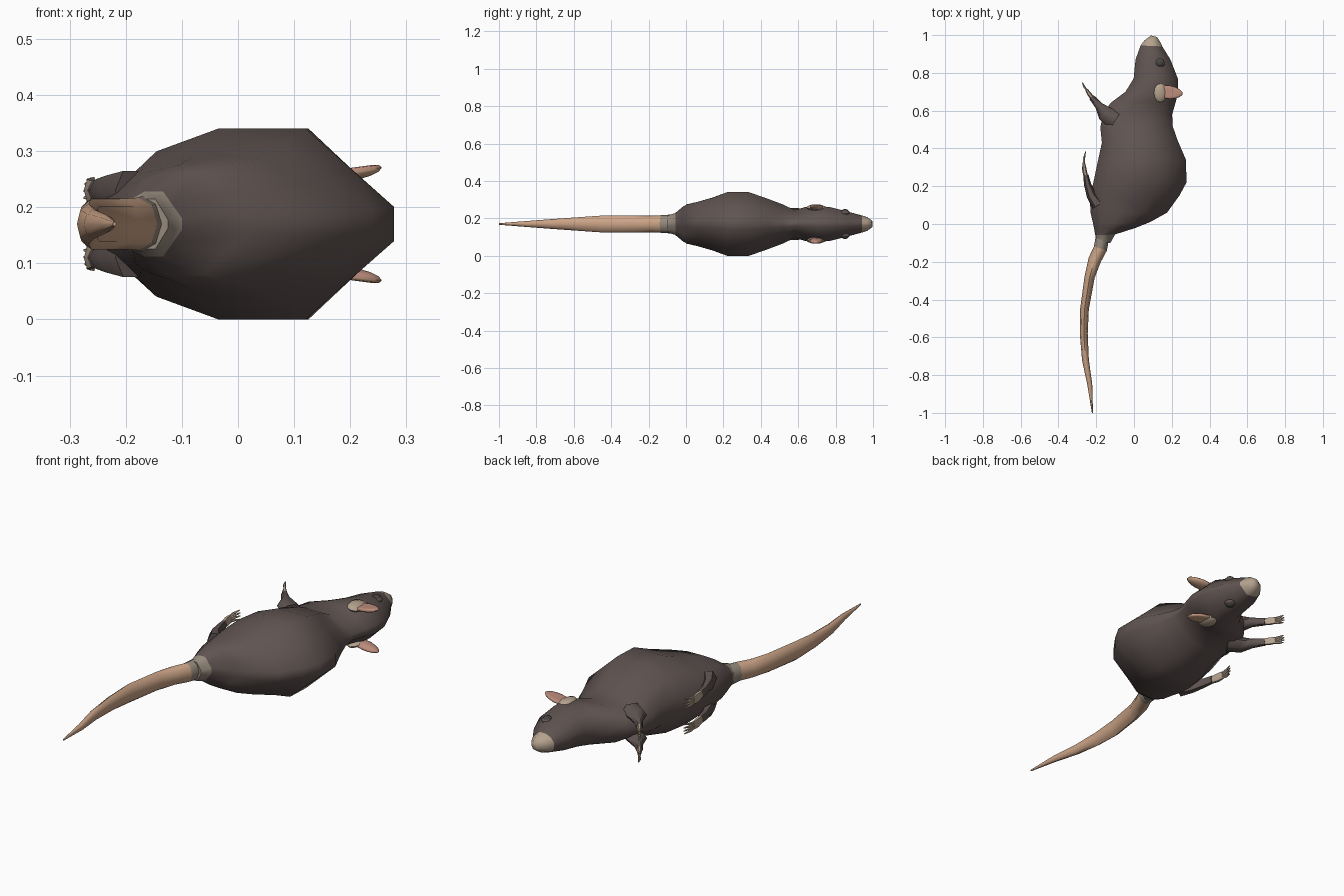
import bpy, bmesh, math
from mathutils import Vector

if "Cube" in bpy.data.objects:
    bpy.data.objects.remove(bpy.data.objects["Cube"])

MID = 0.17  # height of the symmetry plane: the animal lies on its side


def material(name, rgb):
    m = bpy.data.materials.new(name)
    m.use_nodes = True
    m.diffuse_color = (*rgb, 1)
    m.node_tree.nodes["Principled BSDF"].inputs["Base Color"].default_value = (*rgb, 1)
    return m


fur = material("dark fur", (0.115, 0.088, 0.082))
tan = material("tail skin", (0.60, 0.37, 0.24))
pale = material("pale skin", (0.46, 0.36, 0.27))
pink = material("ear pink", (0.50, 0.26, 0.20))
grey = material("grey skin", (0.30, 0.25, 0.20))
black = material("eye", (0.06, 0.055, 0.055))


def finish(name, bm, mats, rule=None, angle=60):
    bmesh.ops.recalc_face_normals(bm, faces=bm.faces)
    if rule:
        for f in bm.faces:
            f.material_index = rule(f.calc_center_median(), f.normal)
    mesh = bpy.data.meshes.new(name)
    bm.to_mesh(mesh)
    bm.free()
    for m in mats:
        mesh.materials.append(m)
    ob = bpy.data.objects.new(name, mesh)
    bpy.context.collection.objects.link(ob)
    bpy.ops.object.select_all(action="DESELECT")
    ob.select_set(True)
    bpy.context.view_layer.objects.active = ob
    bpy.ops.object.shade_smooth_by_angle(angle=math.radians(angle))
    return ob


def skin(bm, rings):
    loops = [[bm.verts.new(p) for p in ring] for ring in rings]
    n = len(loops[0])
    for a, b in zip(loops, loops[1:]):
        for i in range(n):
            bm.faces.new((a[i], a[(i + 1) % n], b[(i + 1) % n], b[i]))
    bm.faces.new(loops[0])
    bm.faces.new(loops[-1])


def loft(bm, stations, section):
    # station: y at back edge, y at belly edge, back x, belly x, half width
    rings = []
    for yb, yv, xb, xv, h in stations:
        c, r = (xb + xv) / 2, (xb - xv) / 2
        rings.append([(c + r * u, (yb + yv) / 2 + u * (yb - yv) / 2, MID + h * w)
                      for u, w in section])
    skin(bm, rings)


def tube(bm, path, sides=6):
    # path: list of (point, radius in the plane, radius across it)
    pts = [Vector(p) for p, _, _ in path]
    rings = []
    for i, (p, ra, rb) in enumerate(path):
        d = (pts[min(i + 1, len(pts) - 1)] - pts[max(i - 1, 0)]).normalized()
        up = (Vector((0, 0, 1)) - d * d.z).normalized()
        side = d.cross(up)
        rings.append([pts[i] + side * ra * math.cos(t) + up * rb * math.sin(t)
                      for t in (math.tau * k / sides for k in range(sides))])
    skin(bm, rings)


# Body and head: one loft with a faceted section
half = [(1, .18), (.67, .6), (.36, 1), (-.27, 1), (-.72, .76), (-1, .34)]
section = half + [(u, -w) for u, w in reversed(half)]
body_stations = [
    (-.10, -.10, -.125, -.195, .045), (-.055, -.06, -.10, -.205, .058),
    (-.02, -.02, .01, -.212, .09), (.01, 0, .085, -.216, .105),
    (.06, .06, .175, -.23, .118), (.15, .14, .24, -.234, .142),
    (.22, .22, .278, -.215, .17), (.34, .33, .275, -.192, .17),
    (.44, .43, .232, -.17, .135), (.52, .51, .204, -.178, .105),
    (.58, .58, .202, -.165, .075), (.65, .64, .222, -.125, .092),
    (.70, .70, .235, -.045, .097), (.77, .77, .232, -.002, .09),
    (.87, .87, .193, .008, .065), (.94, .945, .15, .035, .045),
    (.965, .972, .138, .055, .036), (.99, .998, .122, .09, .018)]
bm = bmesh.new()
loft(bm, body_stations, section)
finish("body", bm, [fur, pale, grey],
       lambda c, n: 1 if c.y > .952 else 2 if c.y < -.06 else 0)

# Tail: flat tapering tube following a gentle bend
tail_rings = [(-.165, -.06, .036, .052), (-.178, -.13, .036, .047), (-.208, -.19, .034, .045),
              (-.235, -.28, .027, .045), (-.262, -.45, .023, .045), (-.266, -.58, .021, .036),
              (-.257, -.72, .018, .026), (-.234, -.85, .013, .016), (-.22, -1, .003, .004)]
bm = bmesh.new()
tube(bm, [((x, y, MID), a, b) for x, y, a, b in tail_rings], 8)
finish("tail", bm, [tan, grey], lambda c, n: 1 if c.y > -.12 else 0)


def digits(bm, base, tip, spread, r):
    # four splayed toes fanning across the width of the paw
    b, t = Vector(base), Vector(tip)
    for k in (-1.5, -.5, .5, 1.5):
        off = Vector((0, 0, k * spread))
        end = b.lerp(t, 1 - .08 * abs(k))
        tube(bm, [(b + off * .6, r, r), (b.lerp(end, .5) + off * .9 - Vector((.004, 0, 0)), r, r),
                  (end + off * 1.15, r * .4, r * .4)], 5)


for side, s in (("left", 1), ("right", -1)):
    def z(d):
        return MID + s * d

    # Front limb: furry arm, bare hand with fingers
    bm = bmesh.new()
    tube(bm, [((-.10, .55, z(.05)), .05, .04), ((-.155, .585, z(.056)), .042, .034),
              ((-.185, .625, z(.056)), .022, .022), ((-.225, .672, z(.054)), .015, .018)])
    finish("front_arm_" + side, bm, [fur])
    bm = bmesh.new()
    tube(bm, [((-.215, .66, z(.054)), .012, .015), ((-.238, .69, z(.053)), .011, .020),
              ((-.252, .712, z(.053)), .007, .018)])
    digits(bm, (-.248, .705, z(.053)), (-.275, .752, z(.053)), .011, .006)
    finish("front_hand_" + side, bm, [pale])

    # Hind limb: furry thigh and ankle, long bare foot with toes
    bm = bmesh.new()
    tube(bm, [((-.19, .10, z(.06)), .035, .04), ((-.225, .15, z(.06)), .026, .03),
              ((-.246, .21, z(.06)), .019, .022), ((-.255, .26, z(.06)), .014, .02)])
    finish("hind_leg_" + side, bm, [fur])
    bm = bmesh.new()
    tube(bm, [((-.253, .24, z(.06)), .012, .018), ((-.263, .29, z(.06)), .012, .023),
              ((-.266, .325, z(.06)), .007, .021)])
    digits(bm, (-.265, .315, z(.06)), (-.256, .387, z(.06)), .0125, .006)
    finish("hind_foot_" + side, bm, [pale])

    # Ear: cupped leaf, pink hollow on the outer face
    bm = bmesh.new()
    bmesh.ops.create_uvsphere(bm, u_segments=14, v_segments=8, radius=1)
    for v in bm.verts:
        u, w, t = v.co
        cup = .45 * max(0, 1 - u * u - w * w) if t > .3 else 0
        v.co = (.19 + .068 * u, .697 + .036 * w * (1 - .15 * u) - .006 * u,
                z(.092 + .009 * u + .017 * (t - 1.4 * cup)))
    finish("ear_" + side, bm, [tan, pink, pale],
           lambda c, n: 2 if c.x < .145 else 1 if s * n.z > .35 else 0)

    # Bare skin around the root of the ear
    bm = bmesh.new()
    bmesh.ops.create_uvsphere(bm, u_segments=12, v_segments=6, radius=1)
    for v in bm.verts:
        u, w, t = v.co
        v.co = (.14 + .036 * u, .695 + .052 * w, z(.088 + .016 * t - .006 * u))
    finish("ear_root_" + side, bm, [pale])

    # Eye with a dark lid around it
    for name, r, d, mat in (("eyelid_", .027, .060, fur), ("eye_", .020, .066, black)):
        bm = bmesh.new()
        bmesh.ops.create_uvsphere(bm, u_segments=12, v_segments=8, radius=1)
        for v in bm.verts:
            v.co = (.135 + r * v.co.x, .85 + r * v.co.y, z(d + .014 * v.co.z))
        finish(name + side, bm, [mat])
